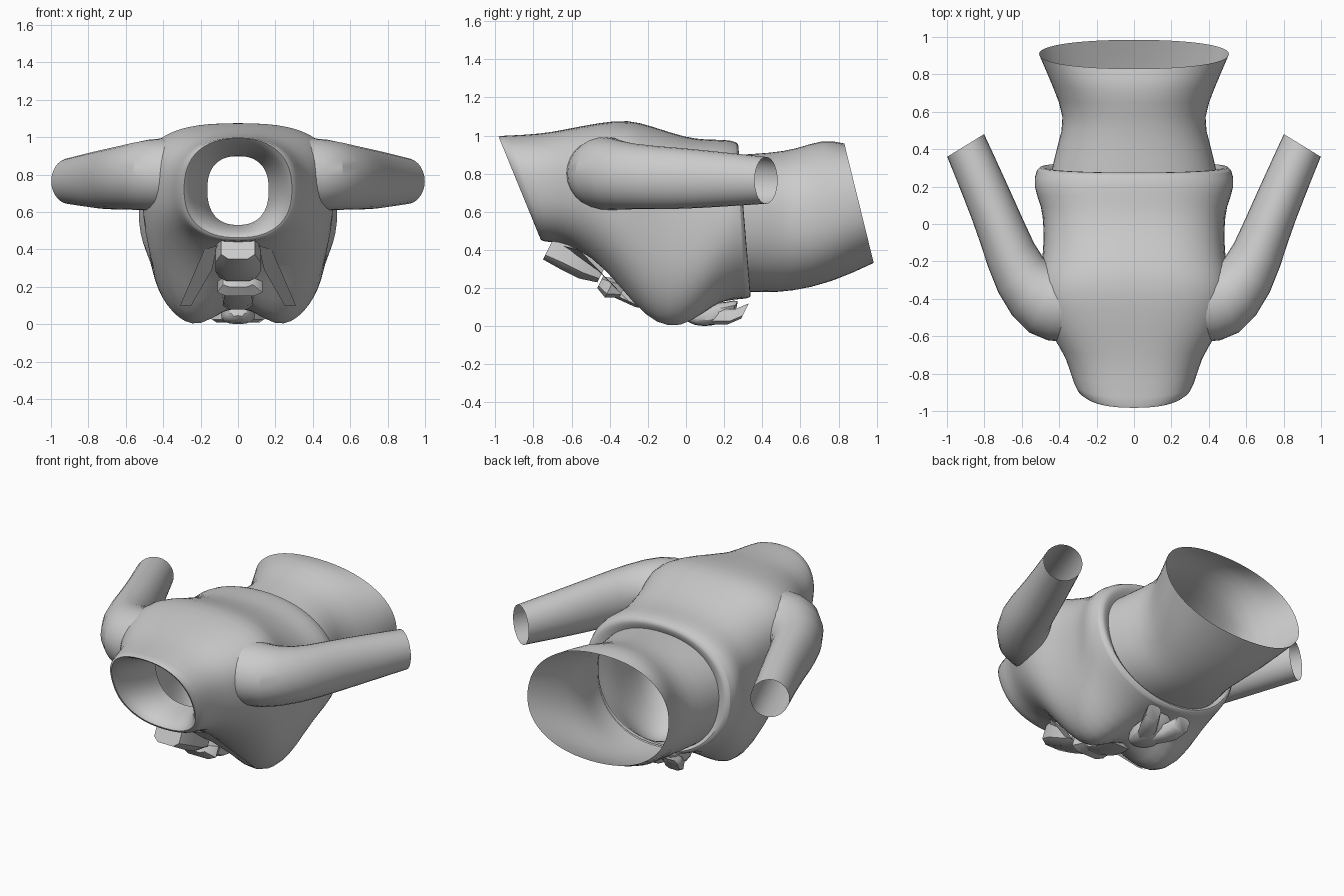
import bpy, bmesh, math
from mathutils import Vector

if "Cube" in bpy.data.objects:
    bpy.data.objects.remove(bpy.data.objects["Cube"])


def finish(name, bm, mirror=False, sub=1, angle=50):
    bmesh.ops.recalc_face_normals(bm, faces=bm.faces)
    me = bpy.data.meshes.new(name)
    bm.to_mesh(me)
    bm.free()
    ob = bpy.data.objects.new(name, me)
    bpy.context.collection.objects.link(ob)
    if mirror:
        ob.modifiers.new("mirror", 'MIRROR')
    if sub:
        s = ob.modifiers.new("smooth", 'SUBSURF')
        s.levels = s.render_levels = sub
    bpy.ops.object.select_all(action='DESELECT')
    ob.select_set(True)
    bpy.context.view_layer.objects.active = ob
    bpy.ops.object.shade_smooth_by_angle(angle=math.radians(angle))
    return ob


def loft(name, rings, cap=False, **kw):
    bm = bmesh.new()
    loops = [[bm.verts.new(p) for p in r] for r in rings]
    n = len(loops[0])
    for a, b in zip(loops, loops[1:]):
        for i in range(n):
            j = (i + 1) % n
            bm.faces.new((a[i], a[j], b[j], b[i]))
    if cap:
        bm.faces.new(loops[0])
        bm.faces.new(loops[-1])
    return finish(name, bm, **kw)


def section(yt, yb, w, zt, zm, zb, p=2.2, cleft=0.0, q=None, n=32):
    """Slanted superellipse around y: exponent p above, q below, dip in the lower middle."""
    pts = []
    for i in range(n):
        t = 2 * math.pi * i / n
        c, s = math.cos(t), math.sin(t)
        e = (q or p) if s < 0 else p
        x = w * math.copysign(abs(c) ** (2 / e), c)
        h = math.copysign(abs(s) ** (2 / e), s)
        z = zm + h * ((zt - zm) if h > 0 else (zm - zb))
        if h < 0:
            z += cleft * math.exp(-(x / 0.14) ** 2)
        k = (zt - z) / (zt - zb)
        pts.append((x, yt + (yb - yt) * k, z))
    return pts


# Jacket torso with folded collar, bust and flared hem
loft("jacket_body", [section(*r) for r in (
    (-.66, -.55, .165, .90, .72, .53, 2.4),
    (-.80, -.66, .20, .92, .72, .52),
    (-.95, -.74, .255, .97, .72, .49),
    (-1.00, -.775, .29, 1.00, .72, .46, 2.4),
    (-.95, -.75, .325, 1.00, .72, .44, 2.4),
    (-.76, -.67, .36, 1.01, .72, .44, 2.4),
    (-.65, -.57, .43, 1.03, .74, .40, 2.5),
    (-.45, -.42, .52, 1.07, .76, .26, 2.7, .10, 2.4),
    (-.30, -.27, .52, 1.085, .75, .05, 2.8, .17, 2.5),
    (-.18, -.15, .485, 1.05, .68, -.05, 2.6, .19, 2.8),
    (.00, -.03, .485, .99, .62, -.06, 2.6, .18, 2.9),
    (.10, .09, .495, .98, .60, .02, 2.5, .11, 2.6),
    (.21, .19, .545, .98, .60, .11, 2.3, .03, 2.1),
    (.27, .335, .525, .97, .58, .14, 2.2, 0, 2),
    (.28, .345, .49, .94, .58, .16, 2.2, 0, 2),
    (.26, .32, .44, .90, .57, .185))])

# Waist piece flaring to a slanted open end
loft("waist", [section(*r) for r in (
    (.26, .29, .445, .90, .57, .18),
    (.44, .42, .41, .91, .56, .175),
    (.58, .55, .365, .93, .56, .18),
    (.72, .76, .44, .985, .58, .225),
    (.83, .985, .51, .96, .64, .33))])

# Sleeves swept back from the shoulders
path = ((.36, -.42, .80, .22, .20), (.47, -.43, .80, .22, .20),
        (.615, -.29, .785, .155, .175), (.70, -.05, .775, .132, .168),
        (.80, .19, .77, .125, .148), (.90, .42, .765, .12, .127))
rings = []
for i, (x, y, z, h, v) in enumerate(path):
    a, b = path[max(i - 1, 0)], path[min(i + 1, len(path) - 1)]
    d = Vector((b[0] - a[0], b[1] - a[1], 0)).normalized()
    if i == 0:
        d = Vector((1, 0, 0))
    if i == len(path) - 1:
        d = Vector((.52, .85, 0))
    side = Vector((d.y, -d.x, 0))
    rings.append([Vector((x, y, z)) + side * h * math.cos(t) + Vector((0, 0, v * math.sin(t)))
                  for t in (2 * math.pi * k / 14 for k in range(14))])
loft("sleeve", rings, mirror=True)

# Lapel edges of the open front
bm = bmesh.new()
bm.faces.new([bm.verts.new(p) for p in (
    (.11, -.64, .42), (.18, -.56, .40), (.31, -.27, .10), (.25, -.27, .10), (.14, -.46, .29))])
finish("lapel", bm, mirror=True, sub=0)


def strip(name, pts, **kw):
    """Flat cloth strip: centre x, y, z, half width, half thickness."""
    loft(name, [[(x + sx * w, y + sz * t * .5, z + sz * t)
                 for sx, sz in ((-1, -.6), (-.6, -1), (.6, -1), (1, -.6), (1, .6), (.6, 1), (-.6, 1), (-1, .6))]
                for x, y, z, w, t in pts], cap=True, **kw)


# Neck knot, its small band and tail
strip("neck_knot", ((0, -.72, .41, .09, .06), (0, -.62, .38, .12, .08),
                    (0, -.52, .33, .12, .08), (0, -.44, .28, .10, .05)), sub=0)
strip("neck_band", ((0, -.45, .23, .08, .03), (.01, -.40, .20, .12, .05),
                    (0, -.33, .19, .10, .04)), sub=0)
strip("neck_tail", ((0, -.36, .18, .07, .03), (0, -.25, .13, .08, .03),
                    (0, -.10, .11, .08, .03)), sub=0)

# Hem knot with two loose ends
strip("hem_knot", ((0, .00, .09, .05, .05), (0, .07, .06, .09, .06),
                   (0, .18, .06, .10, .065), (0, .27, .10, .08, .05)), sub=1)
for s in (-1, 1):
    strip("hem_knot_end", ((s * .03, .14, .05, .05, .04), (s * .08, .24, .05, .06, .04),
                           (s * .11, .31, .08, .05, .04)), sub=0)
